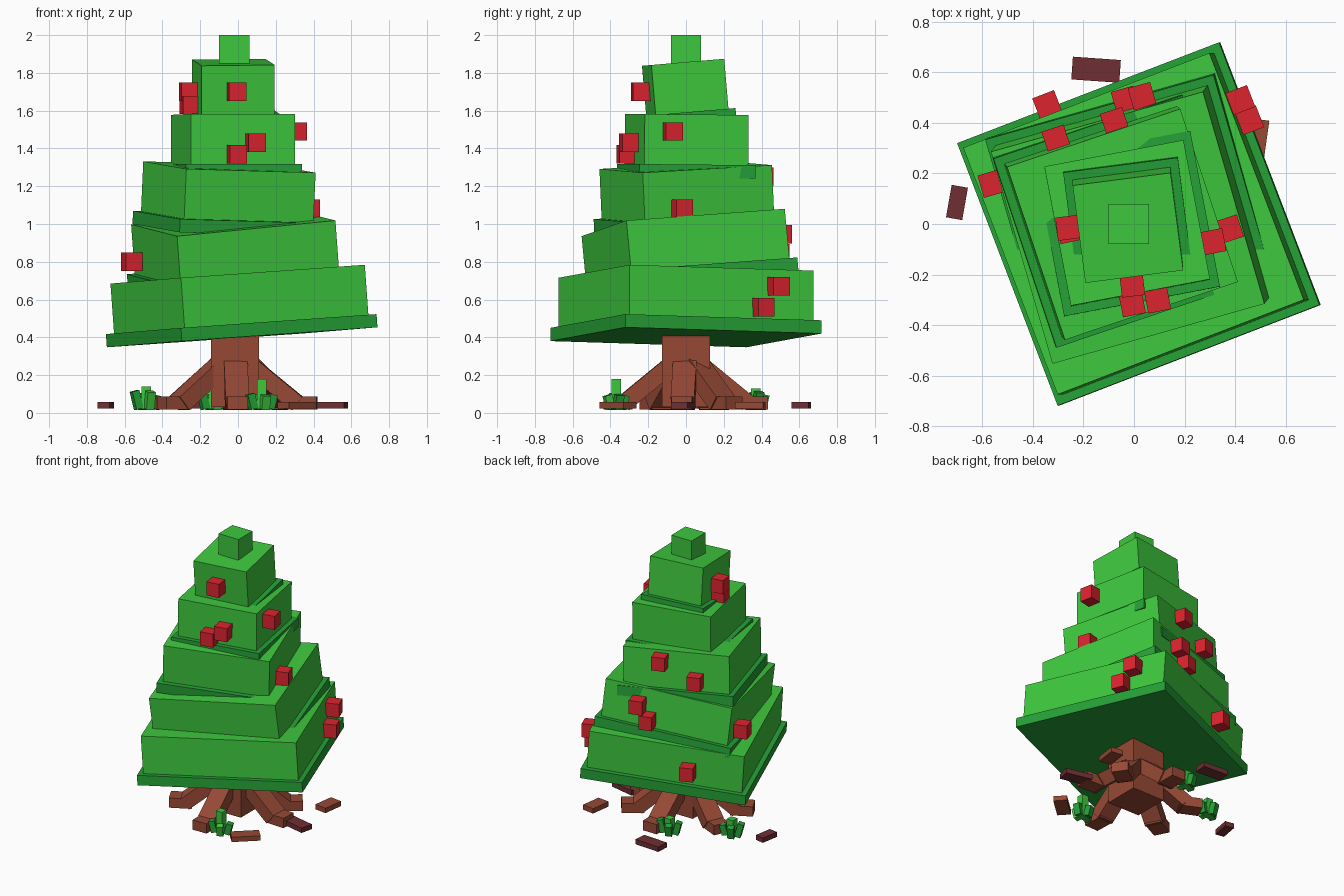
import bpy, bmesh, random
from math import radians, cos, sin
from mathutils import Matrix, Vector

old = bpy.data.objects.get("Cube")
if old:
    bpy.data.objects.remove(old, do_unlink=True)
random.seed(4)


def material(name, rgb):
    m = bpy.data.materials.new(name)
    m.use_nodes = True
    m.diffuse_color = (*rgb, 1)
    bsdf = next(n for n in m.node_tree.nodes if n.type == 'BSDF_PRINCIPLED')
    bsdf.inputs["Base Color"].default_value = (*rgb, 1)
    return m


leaf = material("leaf green", (0.048, 0.58, 0.048))
shade = material("deep green", (0.019, 0.36, 0.038))
red = material("berry red", (0.72, 0.017, 0.028))
bark = material("bark brown", (0.31, 0.066, 0.036))
chip = material("dark wood", (0.16, 0.028, 0.034))


def block(name, size, matrix, mat):
    """Flat-shaded box of a given size, placed by a matrix."""
    bm = bmesh.new()
    bmesh.ops.create_cube(bm, size=1)
    bm.transform(matrix @ Matrix.Diagonal((*size, 1)))
    me = bpy.data.meshes.new(name)
    bm.to_mesh(me)
    bm.free()
    me.materials.append(mat)
    ob = bpy.data.objects.new(name, me)
    bpy.context.collection.objects.link(ob)
    return ob


def turned(loc, yaw):
    return Matrix.Translation(loc) @ Matrix.Rotation(radians(yaw), 4, 'Z')


def beam(name, a, b, width, depth, mat):
    """Box running from a to b, kept level across its width."""
    a, b = Vector(a), Vector(b)
    along = (b - a).normalized()
    across = Vector((0, 0, 1)).cross(along).normalized()
    up = along.cross(across)
    rot = Matrix((along, across, up)).transposed().to_4x4()
    return block(name, ((b - a).length, width, depth),
                 Matrix.Translation((a + b) / 2) @ rot, mat)


# Foliage tiers: centre of the seam, width, yaw, slope along x and y
tiers = [
    ((0.017, 0.0, 0.47), 1.045, 21, 0.072, -0.004),
    ((-0.006, 0.01, 0.745), 0.875, 16, 0.072, 0.095),
    ((-0.057, 0.01, 1.037), 0.722, 18.5, -0.044, 0.044),
    ((-0.027, 0.002, 1.315), 0.56, 10.8, 0.0, -0.01),
    ((-0.024, 0.007, 1.592), 0.39, 7.4, 0.0, 0.085),
]
for i, (loc, width, yaw, sx, sy) in enumerate(tiers, 1):
    normal = Vector((-sx, -sy, 1)).normalized()
    tilt = Vector((0, 0, 1)).rotation_difference(normal).to_matrix().to_4x4()
    frame = Matrix.Translation(loc) @ tilt @ Matrix.Rotation(radians(yaw), 4, 'Z')
    block(f"foliage_tier_{i}", (width, width, 0.265),
          frame @ Matrix.Translation((0, 0, 0.1325)), leaf)
    block(f"foliage_skirt_{i}", (width + 0.067, width + 0.067, 0.07),
          frame @ Matrix.Translation((0, 0, -0.035)), shade)
block("tree_tip", (0.16, 0.16, 0.16), turned((-0.02, 0, 1.92), 0), leaf)

# Berries: position and yaw
berries = [
    ((-0.007, -0.24, 1.70), 7), ((-0.26, -0.015, 1.70), 7), ((-0.255, -0.025, 1.63), 12),
    ((0.312, -0.07, 1.49), 11), ((0.093, -0.30, 1.43), 11), ((-0.007, -0.315, 1.37), 11),
    ((0.377, -0.02, 1.08), 18), ((-0.308, 0.335, 1.14), 18), ((-0.077, 0.405, 1.25), 18),
    ((-0.562, 0.16, 0.80), 16), ((0.032, 0.505, 0.945), 16), ((-0.035, 0.49, 0.845), 16),
    ((-0.343, 0.47, 0.55), 21), ((0.42, 0.49, 0.67), 21), ((0.455, 0.41, 0.56), 21),
]
for i, (loc, yaw) in enumerate(berries, 1):
    block(f"berry_{i}", (0.092, 0.092, 0.097), turned(loc, yaw), red)

# Trunk and sloping roots with level tips
block("trunk", (0.255, 0.255, 0.42), turned((-0.016, 0, 0.24), 0), bark)
for i, angle in enumerate([-3, 36, 90, 155, 207, 272], 1):
    c, s = cos(radians(angle)), sin(radians(angle))
    beam(f"root_{i}", (0.08 * c - 0.016, 0.08 * s, 0.255),
         (0.33 * c - 0.016, 0.33 * s, 0.05), 0.125, 0.09, bark)
    block(f"root_tip_{i}", (0.15, 0.11, 0.07),
          turned((0.36 * c - 0.016, 0.36 * s, 0.052), angle), bark)

# Loose wood chips on the ground
chips = [
    ((-0.15, 0.61, 0.04), -4, 0.19, chip), ((-0.70, 0.085, 0.04), 80, 0.13, chip),
    ((0.48, -0.015, 0.04), -13, 0.19, chip), ((0.48, 0.34, 0.04), 82, 0.15, bark),
    ((0.31, -0.36, 0.04), 42, 0.19, bark),
]
for i, (loc, yaw, length, mat) in enumerate(chips, 1):
    block(f"wood_chip_{i}", (length, 0.09 if length > 0.14 else 0.065, 0.035),
          turned(loc, yaw), mat)

# Grass tufts: short blades leaning out around a taller one
for t, (x, y, height) in enumerate([(0.125, -0.37, 0.18), (-0.485, 0.17, 0.14),
                                    (-0.13, 0.37, 0.13)], 1):
    block(f"grass_{t}_centre", (0.05, 0.05, height - 0.02),
          turned((x, y, height / 2 + 0.01), 0), leaf)
    for k in range(4):
        h = random.uniform(0.07, 0.1)
        angle = 90 * k + 20
        dx, dy = 0.055 * cos(radians(angle)), 0.04 * sin(radians(angle))
        block(f"grass_{t}_blade_{k + 1}", (0.04, 0.045, h),
              turned((x + dx, y + dy, 0.02 + h / 2), angle)
              @ Matrix.Rotation(0.25, 4, 'Y'), leaf if k == 3 else shade)
